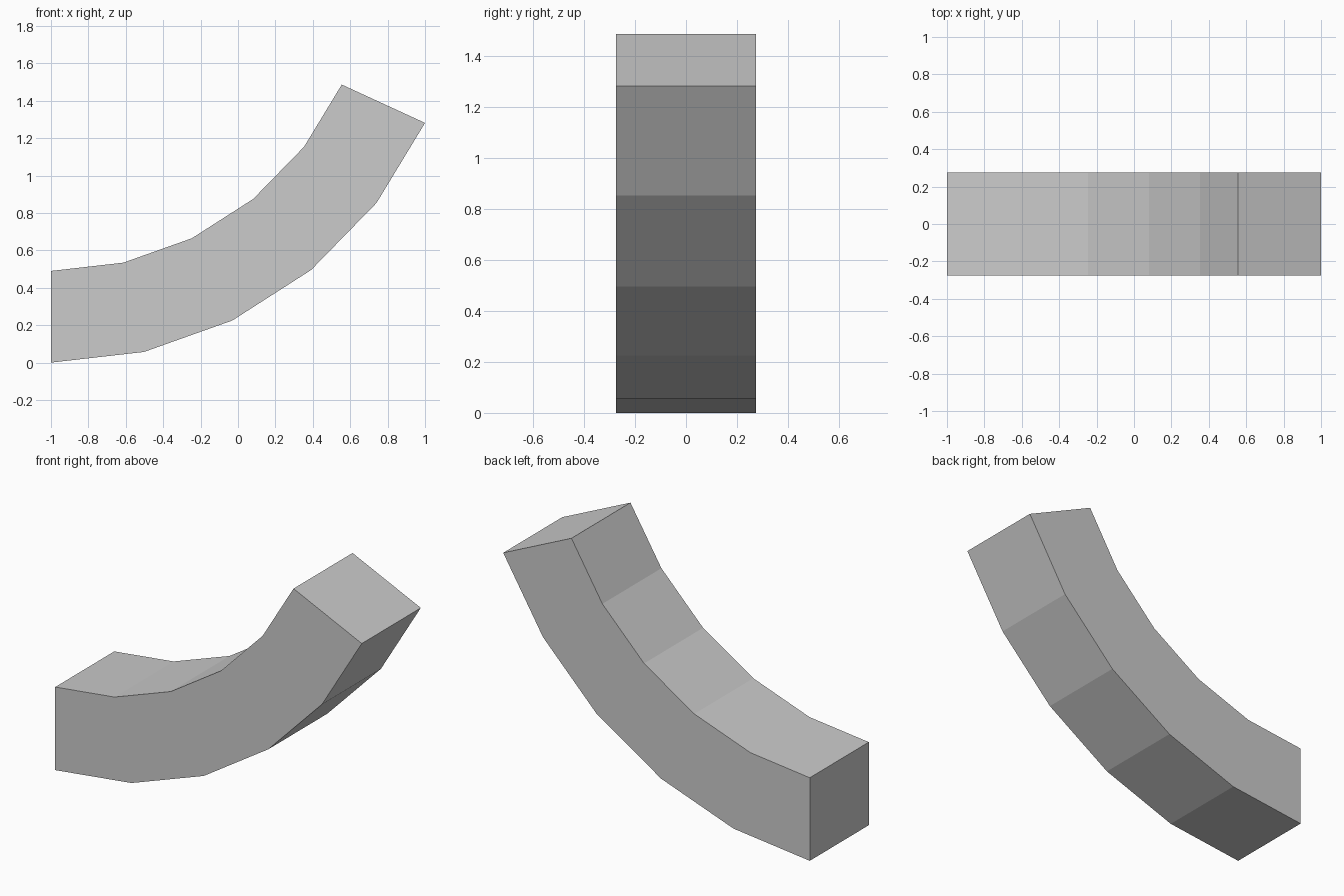
import bpy, bmesh
from math import sin, cos, radians

if "Cube" in bpy.data.objects:
    bpy.data.objects.remove(bpy.data.objects["Cube"])

SWEEP = radians(65.3)
SEGMENTS = 5
OUTER = 2 / sin(SWEEP)
INNER = OUTER - 0.49
HALF_DEPTH = 0.275

bm = bmesh.new()


# Rectangular cross-section at one step along the arc
def section(step):
    a = SWEEP * step / SEGMENTS
    corners = [(OUTER, -HALF_DEPTH), (OUTER, HALF_DEPTH),
               (INNER, HALF_DEPTH), (INNER, -HALF_DEPTH)]
    return [bm.verts.new((-1 + r * sin(a), y, OUTER - r * cos(a)))
            for r, y in corners]


# Walls between neighbouring sections, then the two end caps
rings = [section(i) for i in range(SEGMENTS + 1)]
for r0, r1 in zip(rings, rings[1:]):
    for i in range(4):
        j = (i + 1) % 4
        bm.faces.new((r0[i], r0[j], r1[j], r1[i]))
bm.faces.new(rings[0])
bm.faces.new(rings[-1])
bmesh.ops.recalc_face_normals(bm, faces=bm.faces)

# Curved beam object
mesh = bpy.data.meshes.new("curved_beam")
bm.to_mesh(mesh)
bm.free()
bpy.context.collection.objects.link(bpy.data.objects.new("curved_beam", mesh))
